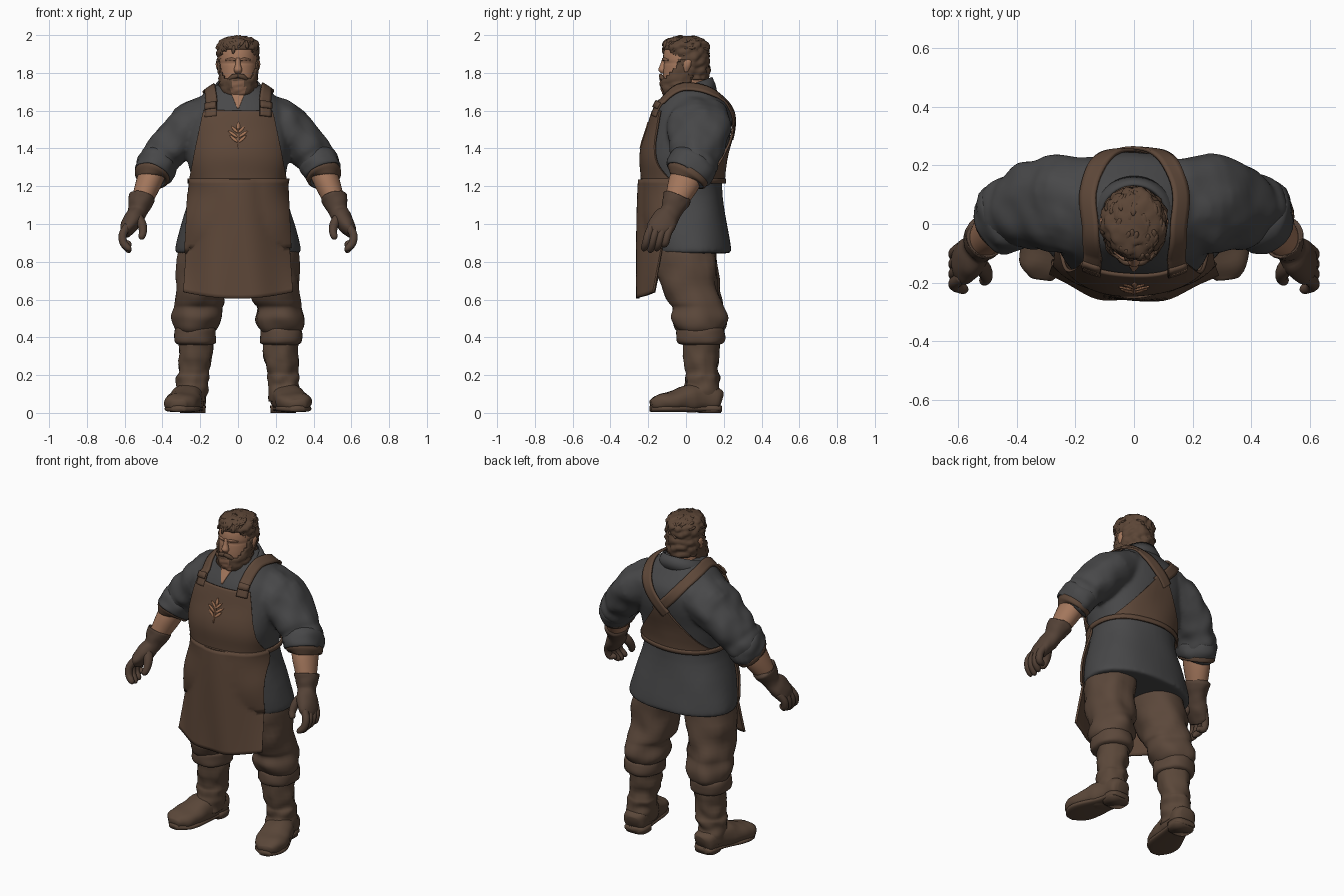
import bpy, bmesh, math, random
from mathutils import Vector, Matrix, noise
from mathutils.bvhtree import BVHTree

random.seed(4)
cube = bpy.data.objects.get("Cube")
if cube:
    bpy.data.objects.remove(cube)
X, Y, Z = Vector((1, 0, 0)), Vector((0, 1, 0)), Vector((0, 0, 1))


def material(name, rgb):
    m = bpy.data.materials.new(name)
    m.use_nodes = True
    m.diffuse_color = (*rgb, 1)
    bsdf = m.node_tree.nodes["Principled BSDF"]
    bsdf.inputs["Base Color"].default_value = (*rgb, 1)
    bsdf.inputs["Roughness"].default_value = 0.8
    return m


CLOTH = material("grey cloth", (.064, .064, .066))
LEATHER = material("apron leather", (.11, .063, .04))
TROUSER = material("brown trousers", (.105, .064, .043))
BOOT = material("boot leather", (.103, .063, .041))
GLOVE = material("glove leather", (.09, .055, .038))
SKIN = material("skin", (.37, .185, .108))
HAIR = material("brown hair", (.105, .06, .037))
BEARD = material("light beard", (.25, .127, .076))
COPPER = material("copper thread", (.36, .17, .09))


def finish(name, bm, mats):
    bmesh.ops.recalc_face_normals(bm, faces=bm.faces)
    mesh = bpy.data.meshes.new(name)
    bm.to_mesh(mesh)
    bm.free()
    for m in mats:
        mesh.materials.append(m)
    mesh.shade_smooth()
    ob = bpy.data.objects.new(name, mesh)
    bpy.context.collection.objects.link(ob)
    return ob


def grid(name, rows, mats, thick=0, closed=False, cap=False, keep=None, rule=None):
    """Skin rows of points with quads."""
    bm = bmesh.new()
    vs = [[bm.verts.new(p) for p in row] for row in rows]
    n = len(vs[0])
    for a, b in zip(vs, vs[1:]):
        for j in range(n if closed else n - 1):
            k = (j + 1) % n
            bm.faces.new((a[j], a[k], b[k], b[j]))
    if cap:
        bm.faces.new(vs[0])
        bm.faces.new(vs[-1])
    if keep:
        bad = [f for f in bm.faces if not keep(f.calc_center_median())]
        bmesh.ops.delete(bm, geom=bad, context='FACES')
    if rule:
        for f in bm.faces:
            f.material_index = int(rule(f.calc_center_median()))
    ob = finish(name, bm, mats)
    if thick:
        mod = ob.modifiers.new("thickness", 'SOLIDIFY')
        mod.thickness, mod.offset = thick, 0
    return ob


def spline(rows, k):
    out = []
    for i in range(len(rows) - 1):
        quad = list(zip(rows[max(i - 1, 0)], rows[i], rows[i + 1], rows[min(i + 2, len(rows) - 1)]))
        for j in range(k):
            t = j / k
            out.append([(2*b + (c-a)*t + (2*a-5*b+4*c-d)*t*t + (3*b-a-3*c+d)*t**3) / 2 for a, b, c, d in quad])
    return out + [list(rows[-1])]


def loft(name, rows, mat, s=1, ref=None, n=28, k=4, p=2, rough=0, freq=12, cap=True, **kw):
    """Rows are x, y, z, radius, radius; level rings, or rings across the path when ref is given."""
    rows = spline(rows, k)
    mid = [Vector((s * r[0], r[1], r[2])) for r in rows]
    rings = []
    for i, r in enumerate(rows):
        u, v = X, Y
        if ref:
            t = (mid[min(i + 1, len(mid) - 1)] - mid[max(i - 1, 0)]).normalized()
            u = (ref - t * ref.dot(t)).normalized()
            v = t.cross(u)
        ring = []
        for j in range(n):
            a = math.tau * j / n
            c, d = [math.copysign(abs(q) ** (2 / p), q) for q in (math.cos(a), math.sin(a))]
            off = u * c * r[3] + v * d * r[4]
            co = mid[i] + off
            ring.append(co + off.normalized() * rough * noise.noise(co * freq))
        rings.append(ring)
    mats = mat if isinstance(mat, list) else [mat]
    return grid(name, rings, mats, closed=True, cap=cap, **kw)


# Shirt: torso and sleeves fused into one skin
shirt = loft("shirt", [(0, .022, .845, .322, .214), (0, .022, .87, .33, .216), (0, 0, 1, .3, .22),
    (0, -.015, 1.2, .248, .203), (0, -.012, 1.35, .268, .217), (0, .025, 1.5, .28, .217),
    (0, .04, 1.6, .26, .2), (0, .035, 1.68, .195, .15), (0, .025, 1.73, .125, .115), (0, .02, 1.74, .1, .1)],
    CLOTH, n=48, p=2.3, rough=.006, freq=7)
sleeves = [loft("sleeve", [(.1, .055, 1.59, .16, .11), (.23, .068, 1.525, .17, .13), (.32, .065, 1.447, .155, .117),
    (.38, .055, 1.385, .142, .113), (.405, .048, 1.35, .125, .1), (.432, .038, 1.315, .128, .1),
    (.455, .02, 1.27, .1, .085)], CLOTH, s, Y, rough=.016, freq=12) for s in (1, -1)]
for ob in (*sleeves, shirt):
    ob.select_set(True)
bpy.context.view_layer.objects.active = shirt
bpy.ops.object.join()
mod = shirt.modifiers.new("fuse", 'REMESH')
mod.mode, mod.voxel_size, mod.use_smooth_shade = 'VOXEL', .012, True
shirt.modifiers.new("soften", 'SMOOTH').iterations = 4
dg = bpy.context.evaluated_depsgraph_get()
tree = BVHTree.FromObject(shirt, dg)


def patch(name, z0, z1, width, mat, side=-1, drape=None, nx=36, nz=30, off=.013, thick=.012):
    """Sheet lying on the shirt, or hanging in front of it."""
    rows = []
    for i in range(nz + 1):
        z = z0 + (z1 - z0) * i / nz
        w, row = width(z), []
        for j in range(nx + 1):
            x = w * math.sin((2 * j / nx - 1) * math.pi / 2)
            hit, nor, _, _ = tree.ray_cast(Vector((x, side, z)), -side * Y)
            co = hit + nor * off if hit else Vector((x, -.03, z))
            if drape and (not hit or drape(x, z) < co.y):
                # The hem lifts towards its corners
                co = Vector((x, drape(x, z), z + .035 * (x / w) ** 2 * (z1 - z) / (z1 - z0)))
            row.append(co)
        rows.append(row)
    return grid(name, rows, [mat], thick)


# Apron bib, skirt, back panel and waist belt
def skirt_width(z):
    return .288 - .045 * (z - .605) / .63


def skirt_fall(x, z):
    t = (z - .605) / .63
    y = -.258 + .01 * t ** 4 + (.09 + .11 * t) * abs(x / skirt_width(z)) ** 2.2
    return y + .007 * (1 - t) * math.sin(x * 28 + z * 3)


patch("apron_bib", 1.22, 1.595, lambda z: .17 + .073 * ((1.6 - z) / .38) ** .8, LEATHER)
patch("apron_skirt", .605, 1.235, skirt_width, LEATHER, drape=skirt_fall, off=.016)
patch("apron_back_panel", 1.235, 1.52, lambda z: .02 + .21 * (1.52 - z) / .285, LEATHER, side=1, off=.01)
patch("open_neck", 1.61, 1.7, lambda z: .004 + .4 * (z - 1.61), SKIN, off=.004, thick=.005, nx=8, nz=6)
belt = []
for z in (1.215, 1.228, 1.241):
    ring = [Vector((math.cos(a), math.sin(a), 0)) for a in [math.tau * i / 64 for i in range(64)]]
    belt.append([tree.ray_cast(Vector((0, 0, z)), d)[0] + d * .015 for d in ring])
grid("waist_belt", belt, [LEATHER], .012, closed=True)


# Stitched leaf sprig on the bib
def stitch(name, x0, z0, x1, z1, width):
    rows = []
    for i in range(7):
        t = i / 6
        w = .001 + width * math.sin(math.pi * t)
        across = Vector((z1 - z0, 0, x0 - x1)).normalized() * w
        row = []
        for f in (-1, 0, 1):
            start = Vector((x0 + (x1 - x0) * t, -1, z0 + (z1 - z0) * t)) + across * f
            hit, nor = tree.ray_cast(start, Y)[:2]
            row.append(hit + nor * .021)
        rows.append(row)
    grid(name, rows, [COPPER], .005)


stitch("sprig_stem", 0, 1.395, 0, 1.5, .003)
stitch("sprig_top_leaf", 0, 1.485, .003, 1.535, .008)
for s in (1, -1):
    for z, reach in ((1.425, .042), (1.45, .05), (1.475, .034)):
        stitch("sprig_leaf", 0, z, s * reach, z + .036, .006)

# Shoulder straps meeting on the back
for s, side in ((1, "left"), (-1, "right")):
    path = spline([(.145, -.17, 1.57), (.148, -.13, 1.66), (.155, -.02, 1.73), (.152, .1, 1.7), (.12, .2, 1.64),
        (.055, .25, 1.56), (0, .25, 1.505), (-.035, .25, 1.465)], 6)
    path = [tree.find_nearest(Vector((s * x, y, z)))[:2] for x, y, z in path]
    rows = []
    for i, (co, nor) in enumerate(path):
        t = path[min(i + 1, len(path) - 1)][0] - path[max(i - 1, 0)][0]
        across = t.cross(nor).normalized() * .031
        row = []
        for f in (-1, -.5, 0, .5, 1):
            q, qn = tree.find_nearest(co + across * f)[:2]
            row.append(q + (nor + qn).normalized() * (.012 + .003 * s + .008 * (i < 6)))
        rows.append(row)
    grid(side + "_strap", rows, [LEATHER], .012)
    grid(side + "_strap_loop", [[p + path[i][1] * .008 for p in rows[i]] for i in (3, 4, 5)], [LEATHER], .014)

# Collar, open at the front
collar = []
for rx, ry, drop in ((.15, .135, .075), (.133, .127, .035), (.117, .115, 0), (.111, .109, .004)):
    row = []
    for i in range(41):
        a = math.radians(-90 + 14 + (360 - 28) * i / 40)
        y = .022 + ry * math.sin(a)
        row.append(Vector((rx * math.cos(a), y, 1.722 + .36 * y - drop)))
    collar.append(row)
grid("collar", collar, [CLOTH], .014)

# Head and face
loft("neck", [(0, .035, 1.62, .09, .09), (0, .015, 1.72, .085, .085), (0, .01, 1.8, .08, .085)], SKIN)
loft("head", [(0, -.035, 1.685, .045, .05), (0, -.04, 1.72, .075, .075), (0, -.025, 1.78, .092, .097),
    (0, -.012, 1.835, .099, .107), (0, -.01, 1.852, .099, .106), (0, -.009, 1.875, .1, .113), (0, 0, 1.92, .097, .115),
    (0, 0, 1.965, .075, .09), (0, 0, 1.98, .03, .04)], SKIN)
loft("nose", [(0, -.113, 1.88, .012, .012), (0, -.12, 1.845, .014, .016), (0, -.125, 1.815, .022, .022),
    (0, -.118, 1.797, .013, .013)], SKIN, n=16)
loft("beard", [(0, -.05, 1.66, .025, .025), (0, -.055, 1.68, .065, .06), (0, -.048, 1.72, .093, .085),
    (0, -.03, 1.77, .1, .102), (0, -.01, 1.87, .105, .112)], [HAIR, BEARD], n=40, k=6, rough=.012, freq=45, thick=.008,
    keep=lambda c: c.y < .03 and c.z < 1.775 + .095 * min(max((c.y + .1) / .07, 0), 1),
    rule=lambda c: abs(c.x) < .036 and c.y < -.08 and c.z < 1.76)
hair = loft("hair", [(0, .025, 1.765, .083, .086), (0, .015, 1.82, .1, .103), (0, .004, 1.88, .104, .114),
    (0, 0, 1.94, .102, .118), (0, 0, 1.973, .083, .097), (0, 0, 1.99, .035, .045)], HAIR, n=56, k=7, rough=.016,
    freq=38, thick=.01, keep=lambda c: c.z > 1.925 - .16 * min(max((c.y + .085) / .11, 0), 1))
tufts = bmesh.new()
for v in random.sample([v for v in hair.data.vertices if v.co.z > 1.89], 60):
    out = (v.co - Vector((0, 0, 1.87))).normalized()
    lean = Y + X * random.uniform(-.5, .5)
    lean = lean - out * lean.dot(out) + out * .12
    turn = lean.to_track_quat('Z', 'Y')
    bmesh.ops.create_icosphere(tufts, subdivisions=2, radius=1,
        matrix=Matrix.LocRotScale(v.co - out * .002, turn, Vector((.011, .008, .024))))
finish("hair_tufts", tufts, [HAIR])

for s, side in ((1, "left"), (-1, "right")):
    loft(side + "_ear", [(.098, .0, 1.805, .008, .01), (.104, .005, 1.835, .013, .02), (.104, .01, 1.862, .012, .02),
        (.1, .01, 1.872, .006, .01)], SKIN, s, n=16)
    loft(side + "_brow", [(.012, -.119, 1.868, .005, .007), (.035, -.117, 1.873, .008, .008),
        (.066, -.093, 1.868, .004, .005)], BEARD, s, Z, n=10)
    loft(side + "_moustache", [(0, -.134, 1.785, .011, .009), (.03, -.13, 1.778, .013, .011),
        (.058, -.108, 1.752, .005, .006)], HAIR, s, Z, n=12)

    # Rolled cuff, forearm and glove
    loft(side + "_sleeve_cuff", [(.418, .045, 1.34, .1, .085), (.422, .04, 1.333, .125, .103), (.438, .025, 1.3, .13, .107),
        (.452, .01, 1.265, .123, .1), (.455, .005, 1.258, .09, .08)], CLOTH, s, Y, rough=.014, freq=16)
    loft(side + "_cuff_lining", [(.45, .015, 1.27, .118, .096), (.459, 0, 1.247, .111, .09), (.46, -.002, 1.243, .07, .06)],
        LEATHER, s, Y)
    loft(side + "_forearm", [(.445, .02, 1.29, .085, .072), (.472, -.01, 1.22, .084, .068), (.503, -.045, 1.14, .066, .057),
        (.525, -.075, 1.08, .05, .045)], SKIN, s, Y)
    loft(side + "_glove", [(.508, -.043, 1.145, .06, .055), (.509, -.045, 1.14, .077, .069), (.518, -.06, 1.11, .069, .063),
        (.533, -.082, 1.063, .056, .05), (.555, -.11, 1.025, .07, .05), (.585, -.14, .975, .07, .04),
        (.597, -.152, .945, .05, .025)], GLOVE, s, Y, rough=.005, freq=25)
    for i, name in enumerate(("index", "middle", "ring", "little")):
        y, z = -.2 + .034 * i, .008 * (i - 1) ** 2
        loft(f"{side}_{name}_finger", [(.585, y + .02, .99, .021, .021), (.61, y, .945, .021, .022), (.606, y - .012, .9, .02, .021),
            (.58, y - .022, .863 + z, .017, .017), (.57, y - .024, .85 + z, .006, .006)], GLOVE, s, Y, n=14)
    loft(side + "_thumb", [(.545, -.12, 1.05, .033, .028), (.512, -.155, 1.005, .028, .026), (.503, -.18, .96, .022, .021),
        (.512, -.195, .93, .017, .017), (.517, -.2, .92, .005, .005)], GLOVE, s, Y, n=14)

    # Trousers
    loft(side + "_trouser_leg", [(.15, .01, .95, .14, .16), (.175, .003, .82, .146, .158), (.193, .02, .68, .137, .152),
        (.207, .045, .59, .134, .142), (.215, .06, .555, .126, .132), (.22, .068, .5, .133, .145), (.225, .075, .45, .116, .13),
        (.226, .075, .42, .09, .1)], TROUSER, s, rough=.024, freq=10)
    loft(side + "_trouser_cuff", [(.226, .077, .452, .09, .1), (.227, .077, .445, .108, .124), (.228, .077, .41, .112, .129),
        (.227, .077, .372, .108, .122), (.227, .077, .36, .085, .095)], TROUSER, s, rough=.01, freq=14)

    # Boots with soles and heels
    loft(side + "_boot_shaft", [(.222, .08, .4, .091, .1), (.227, .08, .3, .088, .093), (.233, .085, .22, .08, .085),
        (.237, .085, .19, .087, .092), (.241, .085, .15, .08, .087), (.245, .08, .11, .085, .1), (.248, .075, .06, .08, .1)],
        BOOT, s, rough=.014, freq=18)
    loft(side + "_boot_foot", [(.235, .186, .065, .035, .04), (.238, .165, .07, .066, .06), (.25, .09, .08, .077, .075),
        (.268, .02, .075, .085, .072), (.292, -.07, .06, .094, .054), (.308, -.14, .052, .082, .045),
        (.315, -.185, .042, .04, .028)], BOOT, s, X, p=2.5, rough=.008, freq=18)
    loft(side + "_boot_sole", [(.235, .188, .022, .035, .016), (.238, .165, .022, .066, .016), (.255, .06, .022, .07, .016),
        (.29, -.07, .022, .093, .018), (.307, -.14, .022, .081, .018), (.316, -.188, .022, .035, .016)], BOOT, s, X, p=3)
    loft(side + "_boot_heel", [(.24, .125, 0, .068, .06), (.24, .125, .04, .07, .062)], BOOT, s, k=1, p=3)
